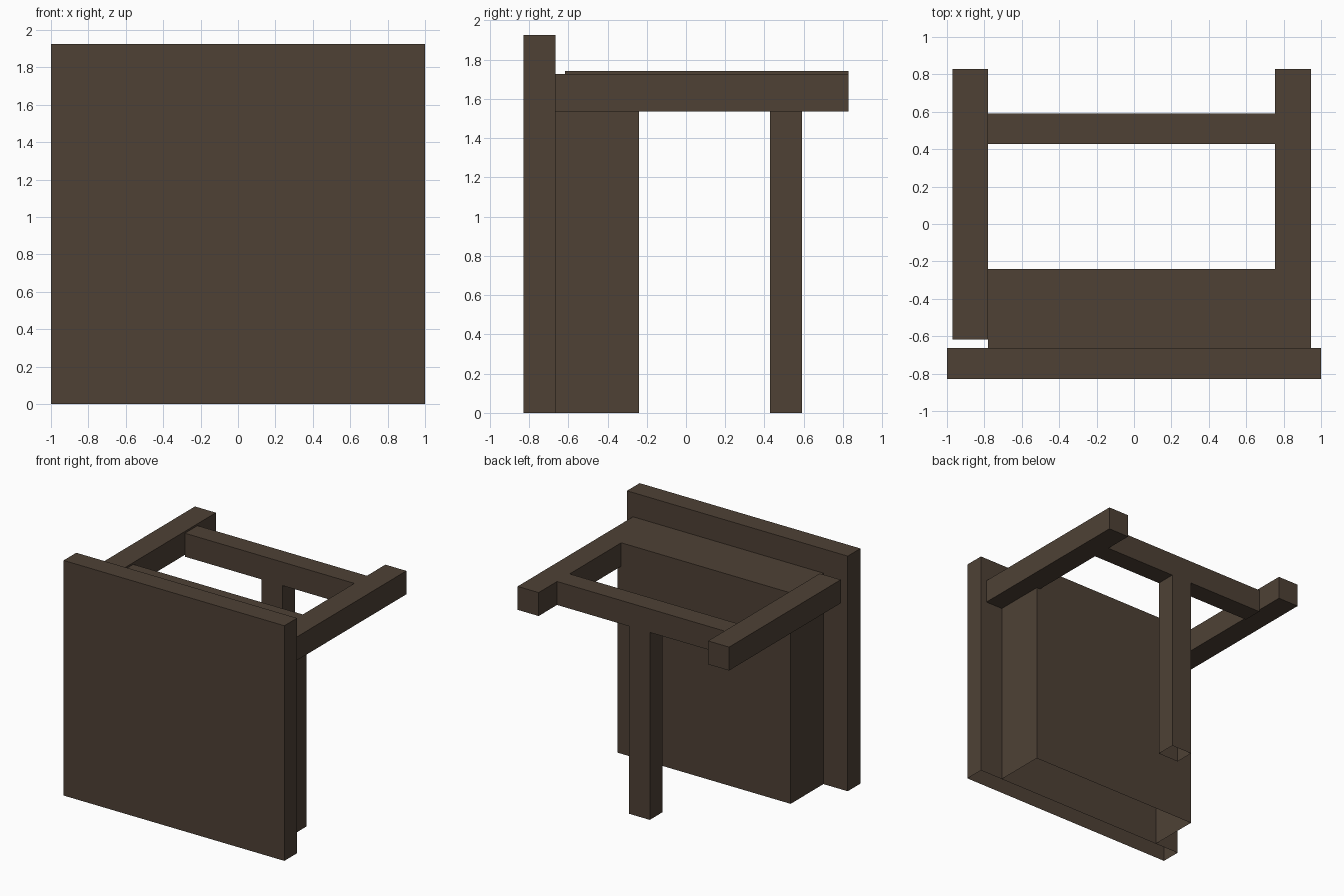
import bpy, bmesh

if "Cube" in bpy.data.objects:
    bpy.data.objects.remove(bpy.data.objects["Cube"])

wood = bpy.data.materials.new("dark_brown_wood")
wood.diffuse_color = (0.077, 0.053, 0.036, 1)
wood.use_nodes = True
wood.node_tree.nodes["Principled BSDF"].inputs["Base Color"].default_value = wood.diffuse_color


def prism(name, outline, z0, z1, bottom=True, top=True):
    """Extrude a counter-clockwise outline from z0 to z1, with optional caps."""
    bm = bmesh.new()
    lo = [bm.verts.new((x, y, z0)) for x, y in outline]
    hi = [bm.verts.new((x, y, z1)) for x, y in outline]
    n = len(outline)
    for i in range(n):
        j = (i + 1) % n
        bm.faces.new((lo[i], lo[j], hi[j], hi[i]))
    if bottom:
        bm.faces.new(lo[::-1])
    if top:
        bm.faces.new(hi)
    mesh = bpy.data.meshes.new(name)
    bm.to_mesh(mesh)
    bm.free()
    mesh.materials.append(wood)
    obj = bpy.data.objects.new(name, mesh)
    bpy.context.collection.objects.link(obj)
    return obj


def rect(x0, x1, y0, y1):
    return [(x0, y0), (x1, y0), (x1, y1), (x0, y1)]


# tall front panel, open underneath
prism("front_panel", rect(-1, 1, -0.828, -0.664), 0, 1.925, bottom=False)

# hollow box behind the panel, closed above by the frame
prism("base_box", rect(-0.78, 0.788, -0.664, -0.24), 0, 1.535, bottom=False, top=False)

# flush top frame: shelf, right arm and rear crossbar in one outline
prism("top_frame", [
    (-0.78, -0.664), (0.945, -0.664), (0.945, 0.828), (0.755, 0.828),
    (0.755, 0.59), (-0.78, 0.59), (-0.78, 0.427), (0.755, 0.427),
    (0.755, -0.24), (-0.78, -0.24)], 1.535, 1.727)

# left arm, slightly higher and clear of the panel
prism("left_arm", rect(-0.97, -0.78, -0.617, 0.828), 1.55, 1.742)

# single rear leg under the crossbar, open underneath
prism("rear_leg", rect(-0.085, 0.105, 0.427, 0.59), 0, 1.535, bottom=False, top=False)
